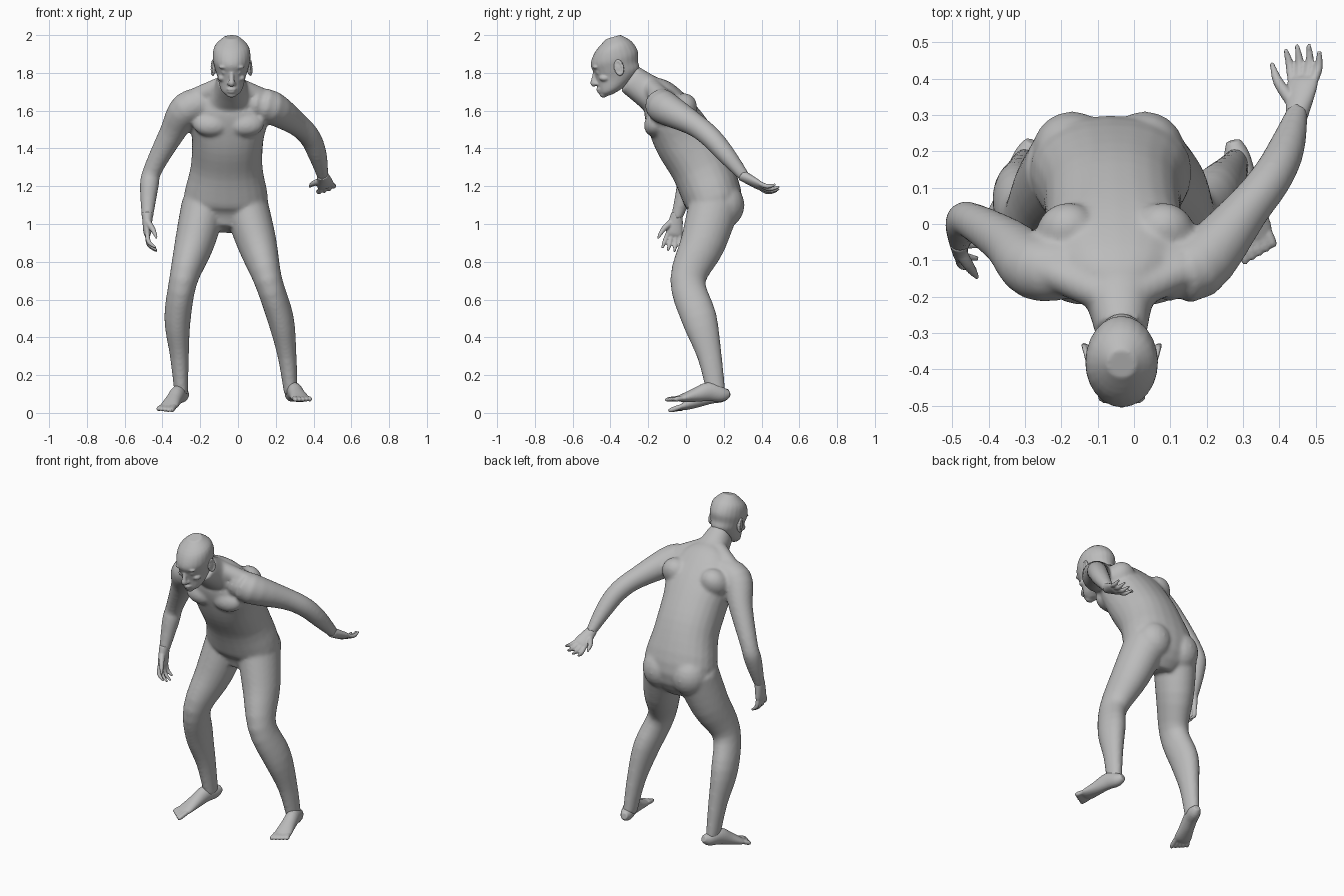
import bpy, bmesh, math
from mathutils import Vector, Matrix

if "Cube" in bpy.data.objects:
    bpy.data.objects.remove(bpy.data.objects["Cube"])

GREY = (.5, .5, .5, 1)
skin = bpy.data.materials.new("plain grey skin")
skin.use_nodes = True
skin.diffuse_color = GREY
skin.node_tree.nodes["Principled BSDF"].inputs["Base Color"].default_value = GREY


def spline(rows, steps=4):
    """Run a smooth curve through rows of any numbers."""
    rows = [Vector(row) for row in rows]
    result = []
    for i in range(len(rows) - 1):
        before, start = rows[max(i - 1, 0)], rows[i]
        end, after = rows[i + 1], rows[min(i + 2, len(rows) - 1)]
        for k in range(steps):
            t = k / steps
            slope_in, slope_out = (end - before) / 2, (after - start) / 2
            blend = t * t * (3 - 2 * t)
            result.append(start.lerp(end, blend)
                          + slope_in * t * (1 - t) ** 2
                          - slope_out * t * t * (1 - t))
    return result + [rows[-1]]


def loft(bm, rings, sides=24, power=1):
    """Skin a closed tube over rings of (centre, half width, half depth)."""
    def point(ring, i):
        centre, wide, deep = ring
        c, s = math.cos(math.tau * i / sides), math.sin(math.tau * i / sides)
        return (centre + wide * math.copysign(abs(c) ** power, c)
                + deep * math.copysign(abs(s) ** power, s))

    loops = [[bm.verts.new(point(ring, i)) for i in range(sides)] for ring in rings]
    for low, high in zip(loops, loops[1:]):
        for i in range(sides):
            j = (i + 1) % sides
            bm.faces.new((low[i], low[j], high[j], high[i]))
    bm.faces.new(loops[0])
    bm.faces.new(loops[-1])


def tube(bm, rows, side=(1, 0, 0), power=1):
    """Limb through rows of x, y, z, half width and, if not round, half depth."""
    rows = spline(rows)
    points = [row.to_3d() if len(row) == 3 else Vector(row[:3]) for row in rows]
    side = Vector(side)
    rings = []
    for i, row in enumerate(rows):
        along = (points[min(i + 1, len(points) - 1)] - points[max(i - 1, 0)]).normalized()
        wide = (side - along * side.dot(along)).normalized()
        rings.append((points[i], wide * row[3], along.cross(wide) * row[-1]))
    loft(bm, rings, power=power)


def blob(bm, centre, size, tilt=0):
    place = Matrix.Translation(centre) @ Matrix.Rotation(tilt, 4, "X")
    bmesh.ops.create_uvsphere(bm, u_segments=20, v_segments=12, radius=1,
                              matrix=place @ Matrix.Diagonal((*size, 1)))


def finish(name, bm, voxel, passes):
    """Fuse the overlapping volumes into one smooth skin."""
    bmesh.ops.recalc_face_normals(bm, faces=bm.faces)
    mesh = bpy.data.meshes.new(name)
    bm.to_mesh(mesh)
    bm.free()
    mesh.materials.append(skin)
    part = bpy.data.objects.new(name, mesh)
    bpy.context.collection.objects.link(part)
    fuse = part.modifiers.new("fuse", "REMESH")
    fuse.mode, fuse.voxel_size, fuse.use_smooth_shade = "VOXEL", voxel, True
    soften = part.modifiers.new("soften", "SMOOTH")
    soften.iterations = passes


def hand(name, wrist, forward, across, mirror, curl):
    """Hand laid out along forward, from thumb to little finger across."""
    bm = bmesh.new()
    wrist, forward = Vector(wrist), Vector(forward).normalized()
    across = Vector(across)
    across = (across - forward * across.dot(forward)).normalized()
    palm = across.cross(forward) * mirror

    def at(f, a, p=0):
        return wrist + forward * f + across * a + palm * p

    tube(bm, [(*at(-.02, 0), .03, .03), (*at(.04, 0), .04, .025),
              (*at(.09, 0), .045, .02), (*at(.11, 0), .035, .01)], across)
    for i, length in enumerate((.09, .1, .1, .08)):
        spread = i - 1.5
        root = at(.1, spread * .022)
        heading = (forward + across * spread * .15).normalized()
        knuckle = root + (heading + palm * curl * .3) * length / 2
        tip = root + (heading + palm * curl).normalized() * length
        tube(bm, [(*root, .012), (*knuckle, .012), (*tip, .006)], across)
    tube(bm, [(*at(.03, -.02), .018), (*at(.08, -.06, .03), .014),
              (*at(.13, -.08, .05), .006)], palm)
    finish(name, bm, .005, 3)


def foot(name, heel, forward, outward):
    """Foot from the heel along forward, with the toes fanned outward."""
    bm = bmesh.new()
    heel, forward = Vector(heel), Vector(forward).normalized()
    up = Vector((0, 0, 1))
    across = forward.cross(up).normalized()
    across *= math.copysign(1, across.x * outward)

    def at(f, a=0, u=0):
        return heel + forward * f + across * a + up * u

    tube(bm, [(*at(-.03), .02, .02), (*at(.01), .035, .04), (*at(.08, 0, .02), .04, .05),
              (*at(.15, 0, .01), .043, .038), (*at(.22), .05, .023), (*at(.25), .045, .014)], across)
    for i in range(5):
        a = (i - 2) * .018
        root, tip = at(.24, a), at(.31 - .007 * i, a * 1.2, -.003)
        tube(bm, [(*root, .013), (*root.lerp(tip, .7), .013), (*tip, .007)], across)
    finish(name, bm, .005, 3)


# Torso and neck, leaning forward
body = bmesh.new()
trunk = [(.13, .97, .09, .08), (.15, 1.1, .22, .15), (.08, 1.3, .19, .16),
         (-.01, 1.45, .19, .16), (-.08, 1.57, .21, .14), (-.14, 1.66, .17, .11),
         (-.2, 1.7, .1, .09), (-.3, 1.77, .07, .08)]
tube(body, [(.005 * i - .07, *row) for i, row in enumerate(trunk)], power=.9)
for s in (-1, 1):
    # Buttocks, chest, shoulder blades and shoulder slopes
    blob(body, (.1 * s - .07, .2, 1.1), (.11, .11, .12))
    blob(body, (.09 * s - .05, -.16, 1.53), (.1, .06, .07), -.5)
    blob(body, (.13 * s - .05, -.03, 1.6), (.09, .08, .1), -.7)
    tube(body, [(.04 * s - .05, -.19, 1.73, .05), (.2 * s - .05, -.12, 1.66, .05)], (0, 1, 0))

# Legs: right x, left x, y, half width and half depth at even steps down
leg = [(-.18, .04, .15, .12, .135), (-.23, .1, .09, .105, .12), (-.29, .16, .01, .075, .094),
       (-.32, .225, .07, .07, .094), (-.31, .26, .125, .05, .065), (-.3, .28, .16, .036, .05)]
for which in (0, 1):
    tube(body, [(row[which], row[2], 1.1 - .2 * i, *row[3:]) for i, row in enumerate(leg)])

# Arms: the right hangs, the left swings back
tube(body, [(-.16, -.12, 1.64, .08), (-.27, -.12, 1.61, .09), (-.35, -.05, 1.48, .068),
            (-.45, .01, 1.29, .05), (-.47, 0, 1.2, .05), (-.48, -.05, 1.03, .03)])
tube(body, [(.07, -.12, 1.64, .08), (.17, -.12, 1.62, .09), (.31, .04, 1.53, .063),
            (.38, .13, 1.46, .057), (.42, .21, 1.37, .05), (.45, .31, 1.25, .03)])
finish("body", body, .01, 8)

hand("right_hand", (-.48, -.05, 1.04), (0, -.15, -1), (0, 1, 0), -1, .6)
hand("left_hand", (.45, .31, 1.25), (.15, .85, -.5), (1, 0, .4), 1, .5)
foot("right_foot", (-.29, .2, .1), (-.09, -.24, -.075), -1)
foot("left_foot", (.28, .2, .1), (.055, -.24, -.023), 1)

# Head: rings of y, z, half width and half depth, all tipped forward
MID = -.034
nod = Vector((0, .96, .28))
head = bmesh.new()
skull = [(-.41, 1.68, .02, .02), (-.39, 1.71, .055, .07), (-.36, 1.78, .075, .115),
         (-.37, 1.83, .09, .12), (-.38, 1.88, .1, .13), (-.385, 1.94, .09, .1), (-.385, 1.99, .04, .04)]
loft(head, [(Vector((MID, y, z)), Vector((w, 0, 0)), nod * d) for y, z, w, d in spline(skull)])

# Nose, lips and chin
tube(head, [(MID, -.48, 1.81, .011), (MID, -.487, 1.77, .013), (MID, -.488, 1.745, .018),
            (MID, -.48, 1.73, .01)])
blob(head, (MID, -.464, 1.713), (.027, .012, .007))
blob(head, (MID, -.459, 1.699), (.023, .012, .008))
blob(head, (MID, -.437, 1.683), (.026, .02, .014))
for s in (-1, 1):
    # Eyes, brows, nostrils and cheeks
    blob(head, (MID + s * .036, -.464, 1.803), (.018, .014, .011))
    blob(head, (MID + s * .036, -.478, 1.83), (.032, .017, .01))
    blob(head, (MID + s * .015, -.474, 1.742), (.009, .013, .009))
    blob(head, (MID + s * .05, -.43, 1.772), (.024, .03, .018))
finish("head", head, .006, 4)

# Ears: a thin shell with a raised rim
for s, name in ((-1, "right_ear"), (1, "left_ear")):
    ear = bmesh.new()
    blob(ear, (MID + s * .092, -.355, 1.825), (.012, .022, .034), .3)
    for i in range(14):
        c, h = math.cos(math.tau * i / 14), math.sin(math.tau * i / 14)
        blob(ear, (MID + s * (.098 + .006 * c), .021 * c - .355, 1.828 + .034 * h - .01 * c),
             (.008, .008, .01))
    finish(name, ear, .005, 3)
